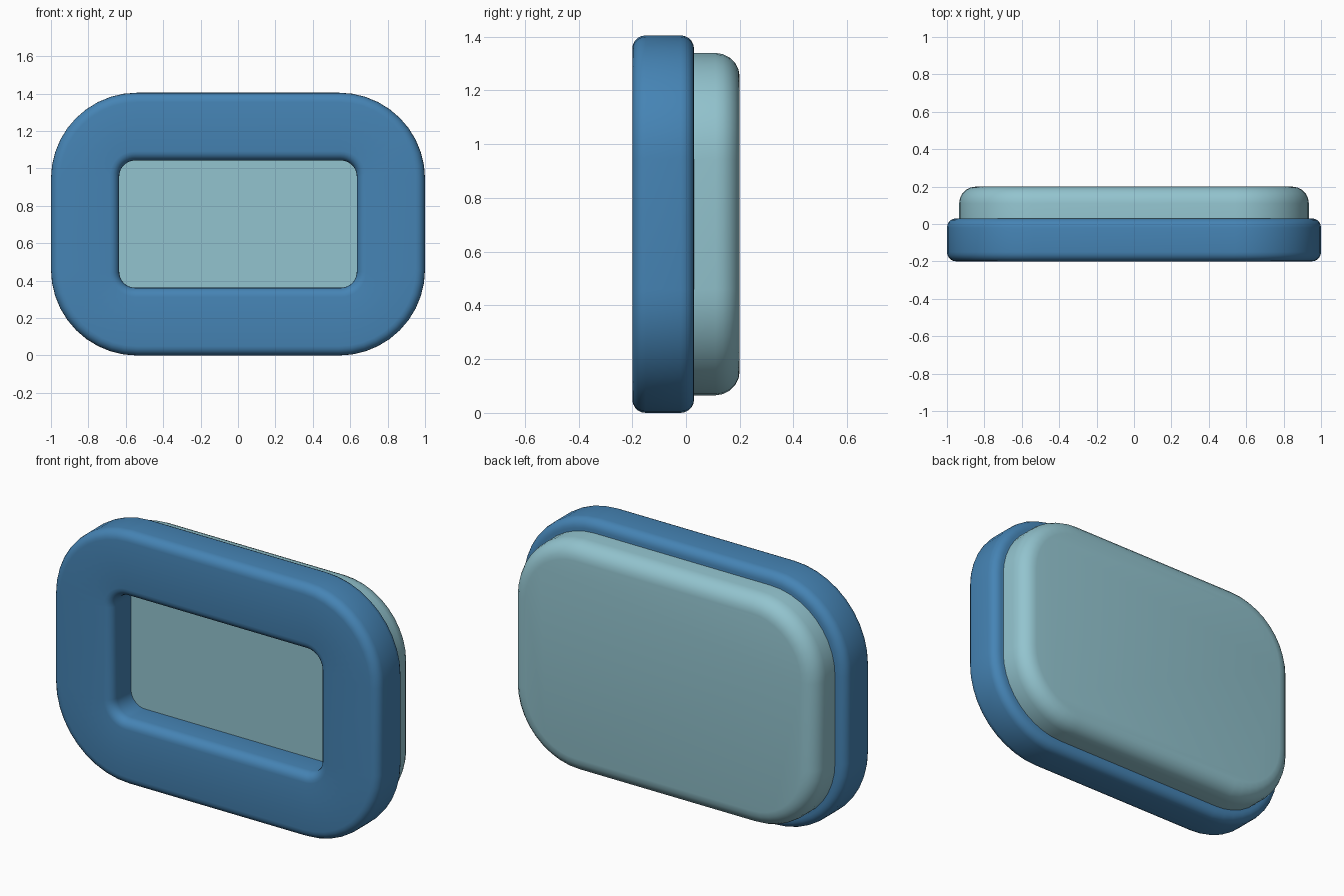
import bpy, bmesh
from math import sin, cos, pi, radians

if "Cube" in bpy.data.objects:
    bpy.data.objects.remove(bpy.data.objects["Cube"])

CZ = 0.7025   # height of the centre
SEG = 10      # segments per rounded corner


def ring(bm, hx, hz, r, y):
    """Rounded rectangle of vertices in the xz plane."""
    verts = []
    for k, (sx, sz) in enumerate([(1, 1), (-1, 1), (-1, -1), (1, -1)]):
        for i in range(SEG + 1):
            a = (k + i / SEG) * pi / 2
            verts.append(bm.verts.new((sx * (hx - r) + r * cos(a), y,
                                       CZ + sz * (hz - r) + r * sin(a))))
    return verts


def edge_profile(y_front, y_back, b_front, b_back, n=5):
    """(inset, y) pairs for a wall with rounded front and back edges."""
    pts = []
    for b, y, s in ((b_front, y_front, 1), (b_back, y_back, -1)):
        arc = [(b * (1 - sin(t)), y + s * b * (1 - cos(t)))
               for t in (i / n * pi / 2 for i in range(n + 1))] if b else [(0, y)]
        pts += arc if s == 1 else arc[::-1]
    return pts


def build(name, rings_fn, color, closed):
    bm = bmesh.new()
    rings = rings_fn(bm)
    pairs = list(zip(rings, rings[1:]))
    if closed:
        pairs.append((rings[-1], rings[0]))
    else:
        bm.faces.new(rings[0])
        bm.faces.new(rings[-1])
    for a, b in pairs:
        for i in range(len(a)):
            j = (i + 1) % len(a)
            bm.faces.new((a[i], a[j], b[j], b[i]))
    bmesh.ops.recalc_face_normals(bm, faces=bm.faces)
    me = bpy.data.meshes.new(name)
    bm.to_mesh(me)
    bm.free()
    ob = bpy.data.objects.new(name, me)
    bpy.context.collection.objects.link(ob)
    mat = bpy.data.materials.new(name + "_colour")
    mat.diffuse_color = color
    mat.use_nodes = True
    mat.node_tree.nodes["Principled BSDF"].inputs["Base Color"].default_value = mat.diffuse_color
    me.materials.append(mat)
    bpy.ops.object.select_all(action='DESELECT')
    ob.select_set(True)
    bpy.context.view_layer.objects.active = ob
    bpy.ops.object.shade_smooth_by_angle(angle=radians(35))


# Front frame: outer wall, then the window opening
def frame_rings(bm):
    prof = edge_profile(-0.2, 0.03, 0.05, 0.05)
    outer = [ring(bm, 1 - d, CZ - d, 0.46 - d, y) for d, y in prof]
    inner = [ring(bm, 0.635 + d, 0.34 + d, 0.085 + d, y) for d, y in reversed(prof)]
    return outer + inner


# Back panel, seated in the frame with a soft rear edge
def panel_rings(bm):
    return [ring(bm, 0.935 - d, 0.637 - d, 0.395 - d, y)
            for d, y in edge_profile(-0.03, 0.2, 0, 0.09)]


build("front_frame", frame_rings, (0.06, 0.23, 0.46, 1), True)
build("back_panel", panel_rings, (0.29, 0.55, 0.62, 1), False)
